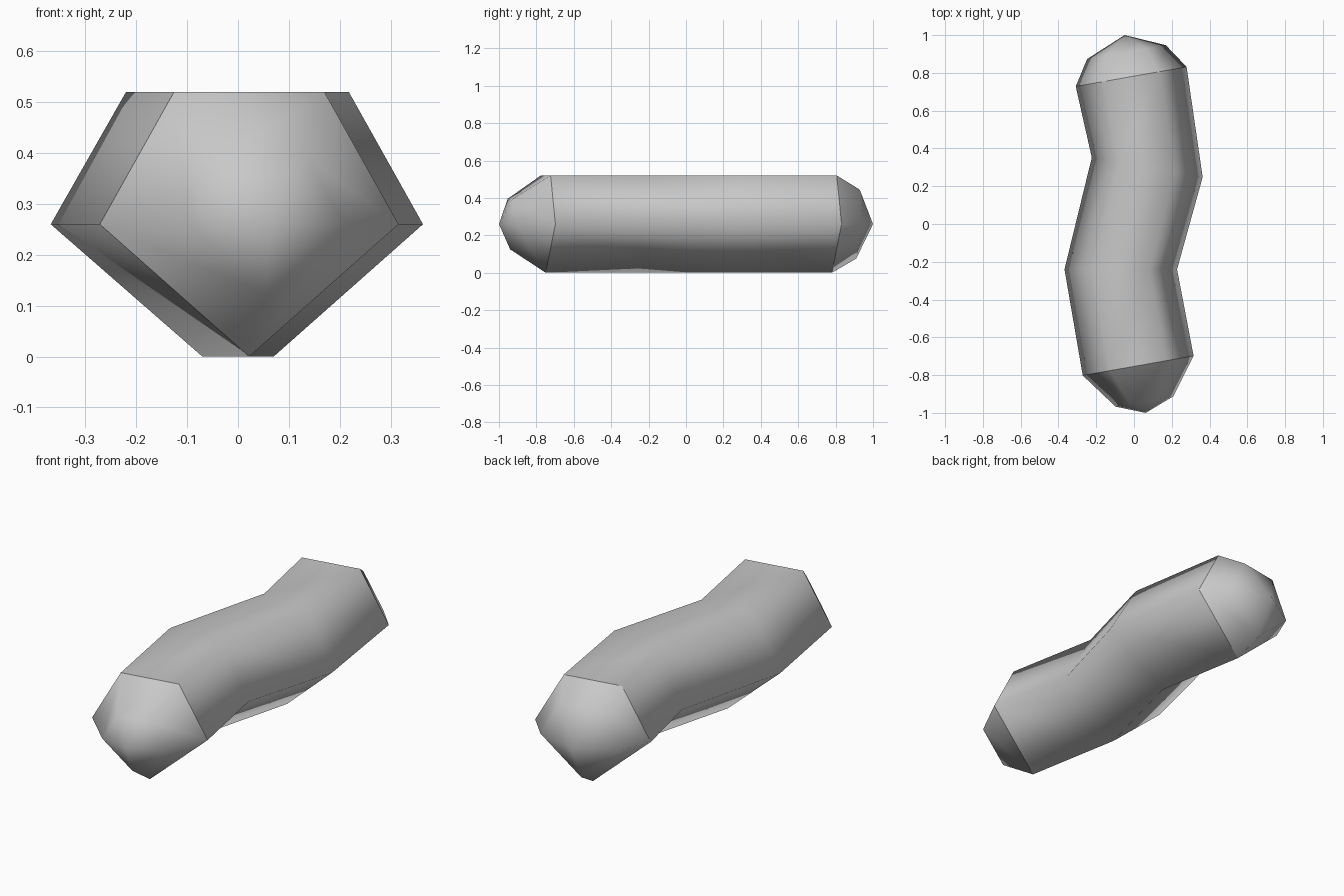
import bpy
import bmesh
from math import radians, cos, sin

default_cube = bpy.data.objects.get("Cube")
if default_cube:
    bpy.data.objects.remove(default_cube, do_unlink=True)

# Single flat colour
grey = bpy.data.materials.new("light_grey")
grey.use_nodes = True
colour = (0.58, 0.58, 0.58, 1.0)
grey.diffuse_color = colour
grey.node_tree.nodes["Principled BSDF"].inputs["Base Color"].default_value = colour

MID = 0.26
# Five-sided section: flat top, wide shoulders, single keel point
SECTION = [(-0.15, 0.26), (0.15, 0.26), (0.298, 0), (0, -0.26), (-0.298, 0)]

# Stations from front to back: x, y, turn about z, scale
STATIONS = [
    (0.055, -0.94, 10, 0.52),
    (0.022, -0.75, 10, 1),
    (-0.07, -0.24, 0, 1),
    (0.07, 0.30, -10, 1),
    (-0.015, 0.78, 10, 1),
    (-0.04, 0.91, 10, 0.71),
]
RIMS = (1, 4)

bm = bmesh.new()


def add_ring(x, y, turn, scale):
    a = radians(turn)
    return [bm.verts.new((x + w * scale * cos(a), y + w * scale * sin(a), MID + h * scale))
            for w, h in SECTION]


def close_end(ring, tip):
    apex = bm.verts.new(tip)
    for i in range(len(ring)):
        bm.faces.new((ring[i - 1], ring[i], apex))


# Bent body and the tapered start of each end
rings = [add_ring(*s) for s in STATIONS]
for a, b in zip(rings, rings[1:]):
    for i in range(len(a)):
        bm.faces.new((a[i - 1], a[i], b[i], b[i - 1]))

# Pointed end caps
close_end(rings[0], (0.062, -1, MID))
close_end(rings[-1], (-0.05, 1, MID))
bmesh.ops.recalc_face_normals(bm, faces=bm.faces)

# Smooth everywhere except the cap rims
for face in bm.faces:
    face.smooth = True
for r in RIMS:
    for i in range(len(SECTION)):
        bm.edges.get((rings[r][i - 1], rings[r][i])).smooth = False

mesh = bpy.data.meshes.new("bent_body")
bm.to_mesh(mesh)
bm.free()
mesh.materials.append(grey)
body = bpy.data.objects.new("bent_body", mesh)
bpy.context.collection.objects.link(body)
